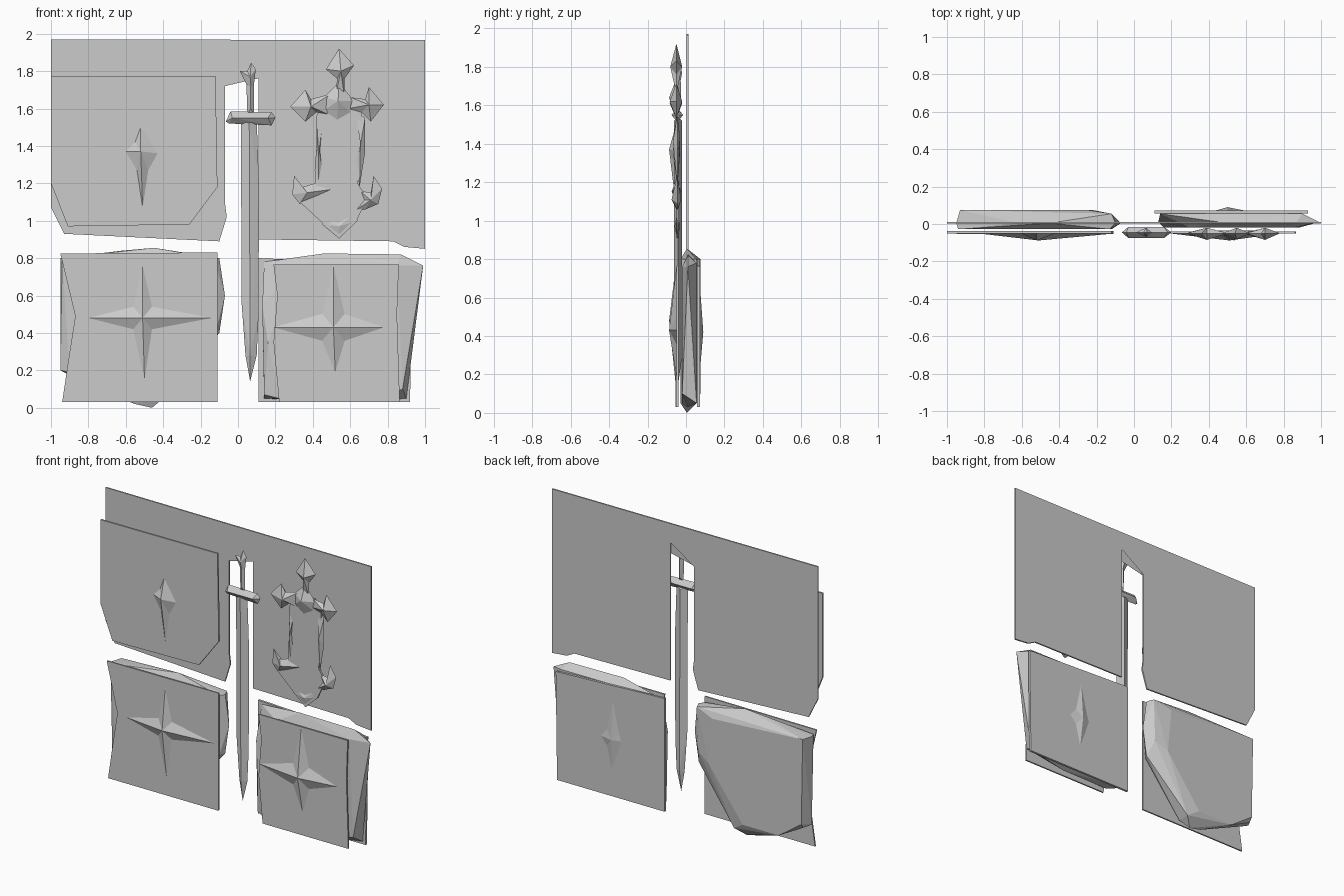
import bpy, bmesh


def finish(name, bm):
    bmesh.ops.recalc_face_normals(bm, faces=bm.faces)
    me = bpy.data.meshes.new(name)
    bm.to_mesh(me)
    bm.free()
    ob = bpy.data.objects.new(name, me)
    bpy.context.collection.objects.link(ob)
    return ob


def plate(name, pts, y0, y1, pts_back=None):
    """Outline (x, z) extruded from y0 to y1, optionally to another outline."""
    bm = bmesh.new()
    a = [bm.verts.new((x, y0, z)) for x, z in pts]
    b = [bm.verts.new((x, y1, z)) for x, z in (pts_back or pts)]
    bm.faces.new(a)
    bm.faces.new(b[::-1])
    n = len(a)
    for i in range(n):
        bm.faces.new((a[i], b[i], b[(i + 1) % n], a[(i + 1) % n]))
    return finish(name, bm)


def hull(name, layers):
    """Faceted solid wrapped around several (y, outline) layers."""
    bm = bmesh.new()
    for y, pts in layers:
        for x, z in pts:
            bm.verts.new((x, y, z))
    res = bmesh.ops.convex_hull(bm, input=bm.verts)
    junk = [v for v in res["geom_interior"] if isinstance(v, bmesh.types.BMVert)]
    bmesh.ops.delete(bm, geom=junk, context='VERTS')
    return finish(name, bm)


def gem(name, pts, mid, y_edge, y_tip, y_back):
    """Outline fanned to a front tip and a back tip."""
    bm = bmesh.new()
    ring = [bm.verts.new((x, y_edge, z)) for x, z in pts]
    f = bm.verts.new((mid[0], y_tip, mid[1]))
    b = bm.verts.new((mid[0], y_back, mid[1]))
    for i in range(len(ring)):
        p, q = ring[i], ring[(i + 1) % len(ring)]
        bm.faces.new((p, q, f))
        bm.faces.new((q, p, b))
    return finish(name, bm)


def star(name, c, up, right, down, left, r, y_edge, y_tip, y_back):
    """Four thin points with notches between, around centre c."""
    x, z = c
    pts = [(x, up), (x + r * .5, z + r * .6), (right, z), (x + r * .5, z - r * .6),
           (x + .01, down), (x - r * .5, z - r * .6), (left, z), (x - r * .5, z + r * .6)]
    return gem(name, pts, c, y_edge, y_tip, y_back)


# Upper backing sheet with the slot behind the sword
plate("upper_sheet", [(-1, 1.97), (1, 1.965), (1, .85), (.89, .86), (.83, .89), (.11, .9),
                      (.11, 1.84), (.01, 1.89), (.045, 1.955), (-.07, 1.72), (-.07, 1.1),
                      (-.06, 1.02), (-.1, .89), (-.93, .93), (-1, 1.07)], .002, .012)

# Upper left raised panel and its small ornament
plate("upper_left_panel", [(-1, 1.77), (-.12, 1.775), (-.11, 1.18), (-.26, .98),
                           (-.91, .97), (-1, 1.2)], -.05, -.038)
gem("upper_left_ornament", [(-.52, 1.5), (-.48, 1.44), (-.43, 1.36), (-.48, 1.27), (-.51, 1.07),
                            (-.54, 1.27), (-.60, 1.37), (-.55, 1.42)],
    (-.52, 1.37), -.052, -.088, -.04)

# Lower left block: front plate and faceted back body
plate("lower_left_front", [(-.95, .825), (-.11, .83), (-.11, .03), (-.94, .03), (-.90, .3),
                           (-.87, .49)], -.054, -.044)
hull("lower_left_body", [
    (-.028, [(-.94, .8), (-.13, .8), (-.12, .4), (-.4, .05), (-.9, .19)]),
    (.005, [(-.62, .84), (-.45, .855), (-.38, .84), (-.1, .8), (-.07, .6), (-.1, .4),
            (-.46, .0), (-.55, .02), (-.91, .18), (-.95, .2), (-.95, .48), (-.95, .8)]),
    (.055, [(-.12, .8), (-.13, .5), (-.4, .05), (-.92, .19)]),
    (.075, [(-.93, .8), (-.25, .76), (-.22, .45), (-.48, .1), (-.75, .1), (-.92, .22)])])
star("lower_left_star", (-.51, .48), .76, -.14, .15, -.8, .1, -.054, -.088, -.045)

# Lower right block: front plate, faceted middle and back plate
plate("lower_right_front", [(.19, .765), (.86, .765), (.85, .5), (.865, .03), (.22, .03),
                            (.19, .35), (.21, .6)], -.05, -.04)
hull("lower_right_body", [
    (-.02, [(.3, .74), (.85, .76), (.88, .1), (.22, .05), (.16, .35)]),
    (.01, [(.46, .825), (.87, .82), (.99, .76), (.89, .09), (.6, .03), (.14, .07), (.13, .55)]),
    (.055, [(.14, .78), (.9, .78), (.9, .05), (.14, .05)])])
plate("lower_right_back", [(.11, .8), (.93, .765), (.92, .03), (.11, .03)], .057, .072)
star("lower_right_star", (.51, .43), .76, .78, .19, .19, .12, -.05, -.088, -.04)
star("lower_right_back_star", (.5, .42), .7, .6, .19, .43, .1, .07, .06, .09)

# Sword: blade, guard, grip and pommel
hull("sword_blade", [(-.042, [(.015, 1.54), (.1, 1.54), (.112, 1.2), (.105, .9), (.11, .5),
                              (.1, .28), (.065, .14), (.04, .28), (.02, .55)]),
                     (-.062, [(.06, 1.52), (.065, .28)]), (-.022, [(.06, 1.52), (.065, .28)])])
hull("sword_guard", [(-.045, [(-.065, 1.53), (-.04, 1.585), (.18, 1.58), (.2, 1.55),
                              (.18, 1.51), (-.05, 1.52)]),
                     (-.075, [(-.03, 1.55), (.06, 1.55), (.16, 1.55)]),
                     (-.015, [(-.03, 1.55), (.06, 1.55), (.16, 1.55)])])
hull("sword_grip", [(-.045, [(.05, 1.57), (.085, 1.57), (.085, 1.73), (.045, 1.73)]),
                    (-.06, [(.068, 1.6), (.068, 1.72)]), (-.025, [(.068, 1.6), (.068, 1.72)])])
gem("sword_pommel", [(.01, 1.8), (.05, 1.8), (.07, 1.845), (.095, 1.81), (.075, 1.64), (.05, 1.72)],
    (.065, 1.77), -.045, -.068, -.02)

# Upper right emblem: flat shield with raised rims
plate("emblem_body", [(.47, 1.66), (.61, 1.66), (.66, 1.58), (.67, 1.36), (.64, 1.2), (.69, 1.12),
                      (.63, .99), (.54, .91), (.46, .98), (.33, 1.1), (.41, 1.17), (.42, 1.35),
                      (.42, 1.56)], -.05, -.036)
for side, pts in (("left", [(.42, 1.55), (.45, 1.5), (.44, 1.38), (.45, 1.28), (.43, 1.17),
                            (.41, 1.27), (.42, 1.4)]),
                  ("right", [(.63, 1.58), (.68, 1.55), (.68, 1.37), (.65, 1.18), (.63, 1.3),
                             (.66, 1.38), (.65, 1.5)])):
    c = (sum(p[0] for p in pts) / 7, sum(p[1] for p in pts) / 7)
    gem("emblem_rim_" + side, pts, c, -.045, -.068, -.03)

# Emblem points: top, left and right diamonds, and the central boss
gem("emblem_top", [(.54, 1.92), (.62, 1.83), (.57, 1.76), (.57, 1.66), (.52, 1.66), (.53, 1.76),
                   (.47, 1.81)], (.55, 1.8), -.05, -.082, -.02)
gem("emblem_left_point", [(.28, 1.61), (.36, 1.7), (.39, 1.65), (.5, 1.68), (.48, 1.57),
                          (.42, 1.58), (.36, 1.53)], (.39, 1.61), -.05, -.085, -.02)
gem("emblem_right_point", [(.78, 1.62), (.7, 1.715), (.68, 1.65), (.6, 1.66), (.59, 1.6),
                           (.66, 1.58), (.71, 1.53)], (.7, 1.62), -.05, -.085, -.02)
gem("emblem_boss", [(.54, 1.74), (.62, 1.64), (.6, 1.58), (.53, 1.54), (.46, 1.59), (.46, 1.66)],
    (.535, 1.64), -.05, -.088, -.03)

# Emblem lower hooks and the pointed foot
gem("emblem_left_hook", [(.3, 1.24), (.345, 1.18), (.41, 1.2), (.52, 1.17), (.43, 1.13),
                         (.33, 1.09), (.29, 1.14)], (.37, 1.15), -.045, -.075, -.025)
gem("emblem_right_hook", [(.725, 1.24), (.77, 1.17), (.75, 1.09), (.68, 1.06), (.62, 1.05),
                          (.67, 1.11), (.65, 1.16), (.71, 1.15)], (.71, 1.11), -.045, -.075, -.025)
gem("emblem_foot", [(.47, 1.01), (.54, 1.0), (.62, 1.04), (.64, 1.0), (.54, .905), (.45, .98)],
    (.54, .97), -.045, -.06, -.03)
